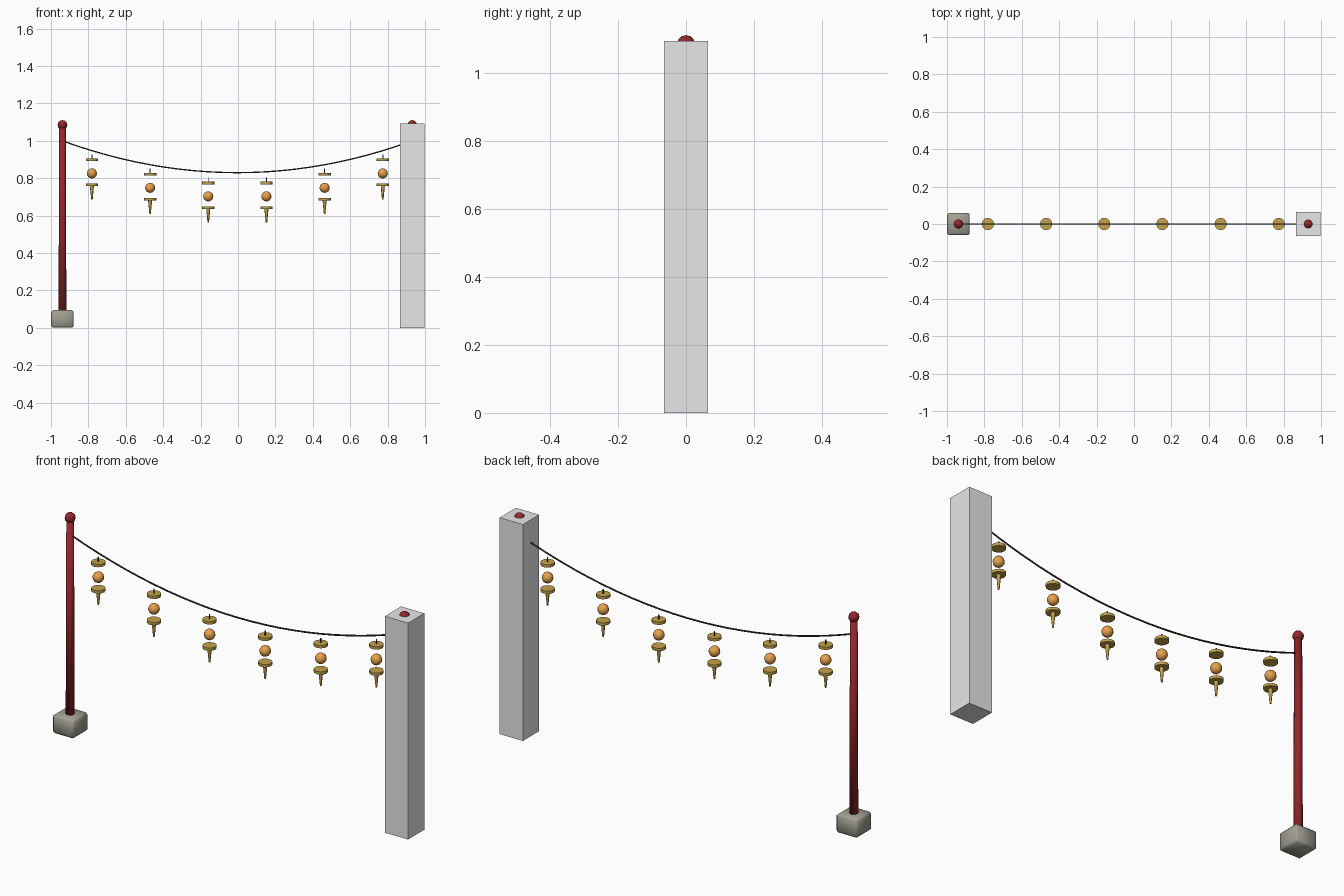
import bpy
import math

default = bpy.data.objects.get("Cube")
if default:
    bpy.data.objects.remove(default, do_unlink=True)


def material(name, rgb):
    m = bpy.data.materials.new(name)
    m.use_nodes = True
    m.diffuse_color = (*rgb, 1)
    m.node_tree.nodes["Principled BSDF"].inputs["Base Color"].default_value = (*rgb, 1)
    return m


RED = material("red lacquer", (0.3, 0.02, 0.025))
STONE = material("grey stone", (0.36, 0.35, 0.29))
PALE = material("pale grey", (0.8, 0.8, 0.8))
ROPE = material("dark rope", (0.045, 0.037, 0.022))
GOLD = material("gold", (0.55, 0.36, 0.07))
GLOW = material("amber glow", (0.8, 0.36, 0.07))


def finish(name, mat, smooth=None):
    obj = bpy.context.object
    obj.name = name
    obj.data.materials.append(mat)
    if smooth == "all":
        bpy.ops.object.shade_smooth()
    elif smooth == "angle":
        bpy.ops.object.shade_smooth_by_angle(angle=math.radians(50))
    return obj


def block(name, mat, x, size, bottom, smooth=None):
    bpy.ops.mesh.primitive_cube_add(size=1, location=(x, 0, bottom + size[2] / 2))
    obj = bpy.context.object
    obj.scale = size
    bpy.ops.object.transform_apply(location=False, rotation=False, scale=True)
    return finish(name, mat, smooth)


def rod(name, mat, x, low, high, r_low, r_high, sides=8, smooth="angle"):
    bpy.ops.mesh.primitive_cone_add(vertices=sides, radius1=r_low, radius2=r_high,
                                    depth=high - low, location=(x, 0, (low + high) / 2))
    return finish(name, mat, smooth)


def ball(name, mat, x, z, r, segments, rings):
    bpy.ops.mesh.primitive_uv_sphere_add(segments=segments, ring_count=rings,
                                         radius=r, location=(x, 0, z))
    return finish(name, mat, "all")


MID = -0.0035   # middle of the span
REACH = 0.935   # half the distance between posts

# Two posts on bevelled stone feet
for side, sign in (("right", -1), ("left", 1)):
    x = MID + sign * REACH
    foot = block(side + "_post_foot", STONE, x, (0.12, 0.12, 0.093), 0.002, "all")
    bevel = foot.modifiers.new("bevel", "BEVEL")
    bevel.width = 0.009
    bevel.segments = 1
    rod(side + "_post", RED, x, 0.05, 1.08, 0.021, 0.018, smooth="all")
    ball(side + "_post_finial", RED, x, 1.085, 0.026, 8, 6)

# Square pillar enclosing the left post
block("left_pillar", PALE, MID + REACH, (0.13, 0.13, 1.094), 0)

# Sagging rope
curve = bpy.data.curves.new("rope", "CURVE")
curve.dimensions = "3D"
curve.bevel_depth = 0.004
curve.bevel_resolution = 1
curve.use_fill_caps = True
spline = curve.splines.new("POLY")
STEPS = 24
spline.points.add(STEPS)
for i, p in enumerate(spline.points):
    t = 2 * i / STEPS - 1
    p.co = (MID + t * REACH, 0, 0.83 + 0.17 * t * t, 1)
rope = bpy.data.objects.new("rope", curve)
curve.materials.append(ROPE)
bpy.context.collection.objects.link(rope)

# Six hanging lanterns, lower toward the middle
HEIGHTS = (0.703, 0.749, 0.826)
for i in range(6):
    k = i - 2.5
    x = MID + k * 0.311
    z = HEIGHTS[int(abs(k))]
    tag = "lantern_%d_" % (i + 1)
    rod(tag + "hanger", ROPE, x, z + 0.07, z + 0.102, 0.003, 0.003, 6)
    rod(tag + "top_cap", GOLD, x, z + 0.065, z + 0.079, 0.033, 0.033, 12)
    ball(tag + "light", GLOW, x, z, 0.027, 12, 8)
    rod(tag + "bottom_cap", GOLD, x, z - 0.068, z - 0.054, 0.033, 0.033, 12)
    rod(tag + "tassel", GOLD, x, z - 0.14, z - 0.066, 0.004, 0.011, 8)
